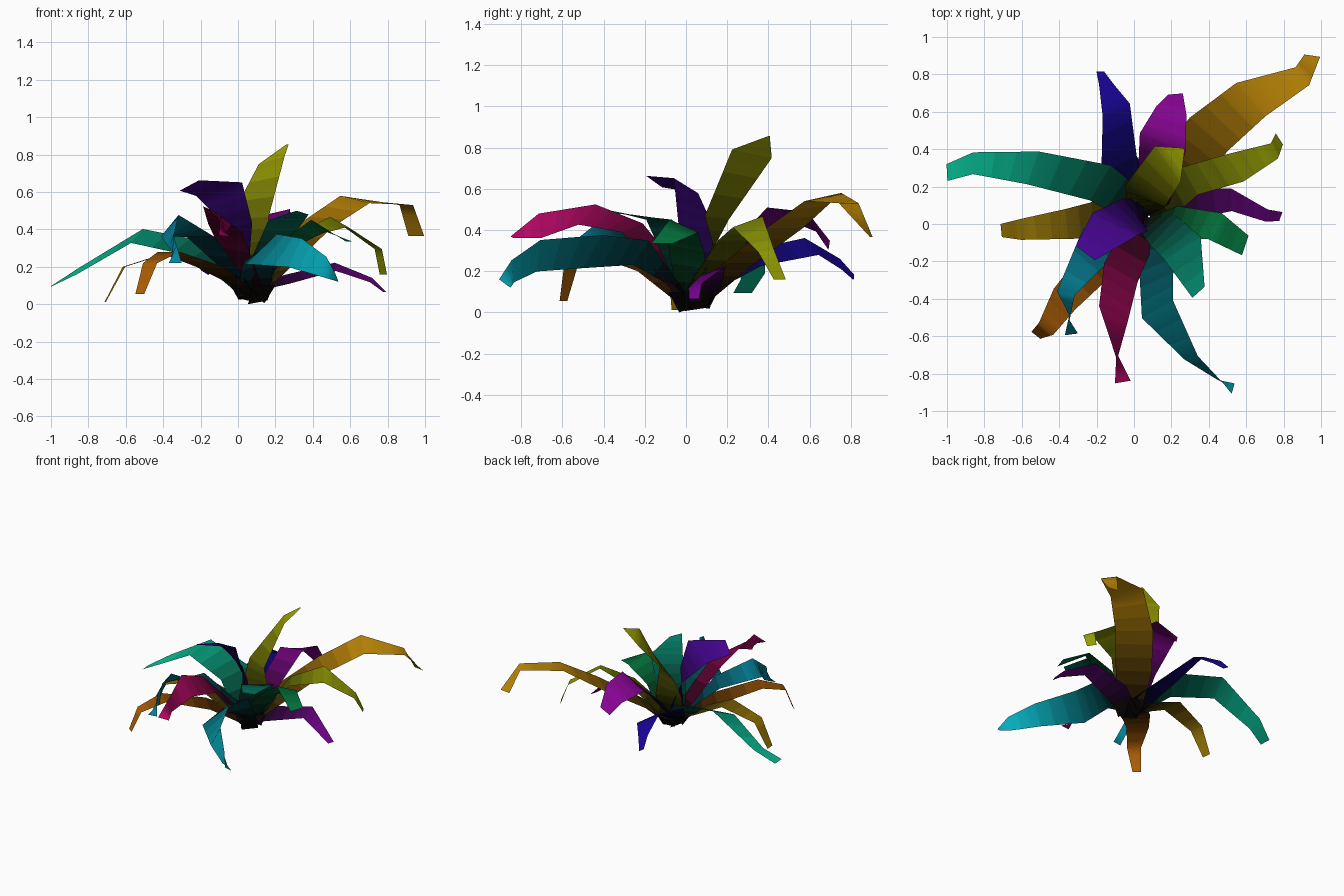
import bpy, math
from mathutils import Vector, Color, Matrix

CROWN = Vector((0.08, 0.04, 0.06))
STEPS = 3  # colour bands per leaf segment


def shade(name, hue, f):
    # darker near the crown, brighter toward the leaf tip
    c = Color()
    c.hsv = (hue / 360, 0.92, 0.06 + 0.69 * f)
    m = bpy.data.materials.new(name)
    m.diffuse_color = (c.r ** 2.2, c.g ** 2.2, c.b ** 2.2, 1)
    return m


def leaf(name, hue, *stations):
    """Flat ribbon through stations (x, y, z, width[, roll[, yaw]]) in degrees."""
    first = Vector(stations[0][:3]) - CROWN
    base = CROWN + Vector((first.x, first.y, 0)).normalized() * 0.005
    rows = [(base.x, base.y, 0.055, 0.17, 12)] + list(stations)
    pts = [Vector(r[:3]) for r in rows]
    edges = []
    for i, r in enumerate(rows):
        x, y, z, width, roll, yaw = (tuple(r) + (0, 0))[:6]
        t = (pts[min(i + 1, len(pts) - 1)] - pts[max(i - 2, 0)]).normalized()
        t = Matrix.Rotation(math.radians(yaw), 3, 'Z') @ t
        side = t.cross(Vector((0, 0, 1))).normalized()
        a = math.radians(roll)
        half = (side * math.cos(a) + side.cross(t) * math.sin(a)) * width / 2
        edges.append((pts[i] - half, pts[i] + half))
    # split each segment into bands so the colour fades along the leaf
    verts = list(edges[0])
    for (l0, r0), (l1, r1) in zip(edges, edges[1:]):
        for s in range(1, STEPS + 1):
            verts += [l0.lerp(l1, s / STEPS), r0.lerp(r1, s / STEPS)]
    faces = [(k, k + 1, k + 3, k + 2) for k in range(0, len(verts) - 2, 2)]
    me = bpy.data.meshes.new(name)
    me.from_pydata(verts, [], faces)
    for i, p in enumerate(me.polygons):
        me.materials.append(shade(f"{name}_{i}", hue, min(1, (p.center - CROWN).length / 0.95)))
        p.material_index = i
        p.use_smooth = True
    bpy.context.collection.objects.link(bpy.data.objects.new(name, me))


# Long outer leaves
leaf("leaf_orange", 41, (0.22, 0.26, 0.24, 0.26), (0.40, 0.48, 0.41, 0.27),
     (0.625, 0.665, 0.56, 0.24, -10), (0.90, 0.79, 0.53, 0.12), (0.953, 0.90, 0.365, 0.085, 0, 46))
leaf("leaf_teal", 166, (-0.18, 0.22, 0.29, 0.23, 20), (-0.54, 0.30, 0.365, 0.20, 22),
     (-0.86, 0.325, 0.175, 0.12, 14), (-1.0, 0.275, 0.095, 0.09))
leaf("leaf_cyan", 186, (0.12, -0.22, 0.29, 0.23, -35), (0.125, -0.455, 0.295, 0.25, -42),
     (0.305, -0.715, 0.275, 0.17, -65), (0.46, -0.84, 0.20, 0.11, -85),
     (0.53, -0.88, 0.14, 0.07, -140))
leaf("leaf_magenta", 329, (-0.07, -0.26, 0.41, 0.21, 15), (-0.11, -0.48, 0.475, 0.20, 33),
     (-0.09, -0.71, 0.42, 0.12, 85), (-0.06, -0.845, 0.365, 0.085, 5))
leaf("leaf_navy", 248, (-0.08, 0.32, 0.26, 0.22, -20), (-0.095, 0.61, 0.32, 0.18, -28),
     (-0.15, 0.75, 0.235, 0.09, -35), (-0.18, 0.815, 0.17, 0.05, -40))

# Drooping side leaves
leaf("leaf_ochre", 46, (-0.15, 0.03, 0.18, 0.21), (-0.36, 0.0, 0.28, 0.16),
     (-0.61, -0.03, 0.20, 0.11), (-0.71, -0.035, 0.012, 0.07))
leaf("leaf_brown", 31, (-0.15, -0.16, 0.20, 0.21), (-0.37, -0.40, 0.28, 0.16),
     (-0.47, -0.56, 0.22, 0.10), (-0.525, -0.595, 0.055, 0.06))
leaf("leaf_blue_green", 190, (-0.20, -0.11, 0.36, 0.22), (-0.365, -0.37, 0.42, 0.15, -55),
     (-0.345, -0.50, 0.32, 0.10, -85), (-0.335, -0.59, 0.22, 0.07, 0))
leaf("leaf_plum", 288, (0.25, 0.10, 0.13, 0.17, -15), (0.52, 0.13, 0.20, 0.13, -20),
     (0.71, 0.045, 0.13, 0.07, -20), (0.785, 0.04, 0.065, 0.05))
leaf("leaf_lime", 64, (0.30, 0.23, 0.35, 0.17), (0.54, 0.30, 0.44, 0.18, -18),
     (0.75, 0.39, 0.295, 0.09), (0.777, 0.455, 0.16, 0.07))
leaf("leaf_purple", 295, (0.12, 0.23, 0.29, 0.21, 10), (0.155, 0.44, 0.48, 0.27, 15),
     (0.20, 0.61, 0.44, 0.19, 30), (0.222, 0.695, 0.325, 0.09, 35))

# Short inner leaves
leaf("leaf_green", 150, (0.25, 0.0, 0.31, 0.19, 15), (0.43, -0.01, 0.42, 0.17, 25),
     (0.595, -0.115, 0.335, 0.11))
leaf("leaf_sea_green", 168, (0.16, -0.04, 0.28, 0.21), (0.26, -0.13, 0.45, 0.23),
     (0.345, -0.365, 0.49, 0.09, 15, 20))
leaf("leaf_violet", 267, (0.01, 0.05, 0.42, 0.22, -25), (-0.10, 0.0, 0.615, 0.28, -28, 10),
     (-0.26, -0.155, 0.635, 0.14, -28))
leaf("leaf_olive", 62, (0.06, 0.13, 0.27, 0.21), (0.06, 0.15, 0.46, 0.24, 10),
     (0.18, 0.32, 0.77, 0.24, 20), (0.265, 0.402, 0.855, 0.015))

# Dark root plates under the crown
for i in range(5):
    a = math.radians(72 * i - 60)
    out = Vector((math.cos(a), math.sin(a), 0))
    c = Vector((CROWN.x, CROWN.y, 0.05)) + out * 0.05
    t = Vector((-out.y, out.x, 0)) * 0.06
    low, high = Vector((0, 0, 0.05 - 0.006 * i)), out * 0.06 + Vector((0, 0, 0.05))
    me = bpy.data.meshes.new("root_plate")
    me.from_pydata([c - t - low, c + t - low * 0.6, c + t + high, c - t + high], [], [(0, 1, 2, 3)])
    me.materials.append(shade(f"root_{i}", 40, 0.0))
    bpy.context.collection.objects.link(bpy.data.objects.new(f"root_plate_{i + 1}", me))
